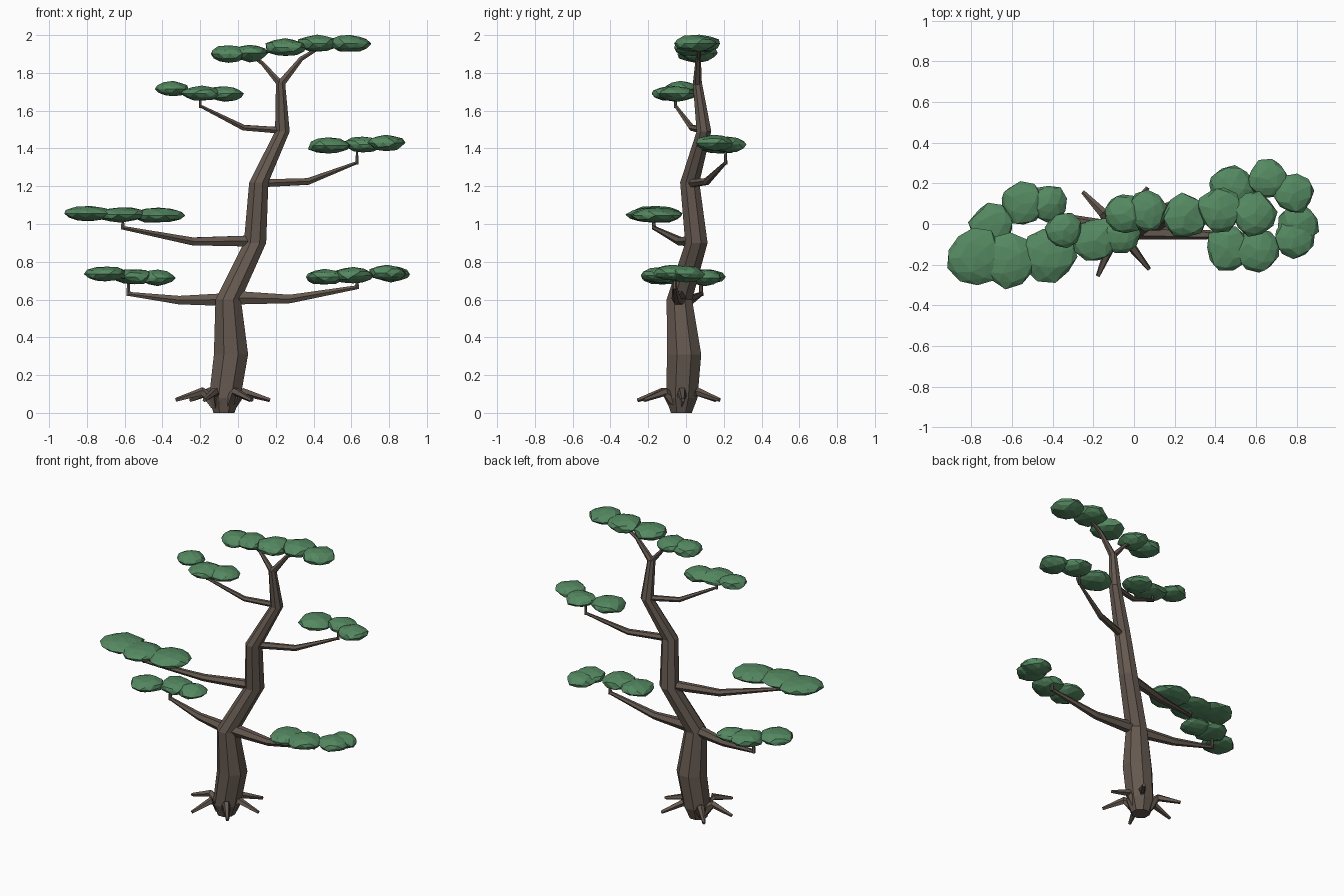
import bpy, bmesh, math, random
from mathutils import Vector, Matrix

if "Cube" in bpy.data.objects:
    bpy.data.objects.remove(bpy.data.objects["Cube"])

random.seed(4)

def material(name, rgb):
    m = bpy.data.materials.new(name)
    m.diffuse_color = (*rgb, 1)
    m.use_nodes = True
    m.node_tree.nodes["Principled BSDF"].inputs["Base Color"].default_value = m.diffuse_color
    return m

BARK = material("bark", (0.13, 0.10, 0.08))
LEAF = material("needles", (0.09, 0.25, 0.12))

def finish(bm, name, mat):
    me = bpy.data.meshes.new(name)
    bmesh.ops.recalc_face_normals(bm, faces=bm.faces)
    bm.to_mesh(me)
    bm.free()
    me.materials.append(mat)
    ob = bpy.data.objects.new(name, me)
    bpy.context.collection.objects.link(ob)
    return ob

def limb(name, pts, sides=6, level=False):
    """Tapered faceted tube through (x, y, z, radius) points."""
    bm = bmesh.new()
    P = [Vector(p[:3]) for p in pts]
    rings = []
    for i, p in enumerate(P):
        t = (P[min(i + 1, len(P) - 1)] - P[max(i - 1, 0)]).normalized()
        if level:
            u, v = Vector((1, 0, 0)), Vector((0, 1, 0))
        else:
            ref = Vector((0, 1, 0)) if abs(t.y) < 0.75 else Vector((1, 0, 0))
            u = t.cross(ref).normalized()
            v = t.cross(u)
        ring = []
        for k in range(sides):
            a = 2 * math.pi * (k + 0.5) / sides
            ring.append(bm.verts.new(p + (u * math.cos(a) + v * math.sin(a)) * pts[i][3]))
        rings.append(ring)
    for a, b in zip(rings, rings[1:]):
        for k in range(sides):
            j = (k + 1) % sides
            bm.faces.new((a[k], a[j], b[j], b[k]))
    bm.faces.new(rings[0])
    bm.faces.new(rings[-1])
    return finish(bm, name, BARK)

def pad(name, blobs, thick=0.042):
    """Cloud of flattened, slightly rough low-poly balls (x, y, z, radius)."""
    bm = bmesh.new()
    for x, y, z, r in blobs:
        m = (Matrix.Translation((x, y, z)) @ Matrix.Diagonal((r, r, thick, 1))
             @ Matrix.Rotation(random.uniform(0, 6), 4, 'Z'))
        vs = bmesh.ops.create_icosphere(bm, subdivisions=2, radius=1, matrix=m)["verts"]
        for v in vs:
            d = v.co - Vector((x, y, z))
            v.co += d * random.uniform(-0.1, 0.08)
    return finish(bm, name, LEAF)

# Trunk
limb("trunk", [(-.075, -.025, 0, .06), (-.07, -.022, .08, .09), (-.037, -.01, .31, .098),
               (-.052, -.035, .6, .073), (.09, .055, .9, .064), (.11, .02, 1.22, .055),
               (.235, .095, 1.49, .042), (.225, .06, 1.75, .026)], sides=8, level=True)

# Roots
cx, cy = -.08, -.025
for i, deg in enumerate((2, 54, 133, 183, 247, 308)):
    c, s = math.cos(math.radians(deg)), math.sin(math.radians(deg))
    limb(f"root_{i + 1}", [(cx + c * d, cy + s * d, z, r) for d, z, r in
                           ((.04, .05, .04), (.11, .112, .024), (.25, .068, .011))], sides=5)

# Branches with an upright twig at each tip
branches = {
    "low_left":   [(-.04, -.035, .60, .04), (-.31, .02, .597, .026), (-.58, .08, .63, .012)],
    "low_right":  [(-.03, -.035, .61, .042), (.275, -.05, .603, .026), (.63, -.06, .665, .012)],
    "mid_left":   [(.08, .05, .91, .034), (-.24, -.03, .908, .024), (-.61, -.17, .98, .011)],
    "mid_right":  [(.11, .02, 1.215, .024), (.37, .11, 1.225, .02), (.63, .21, 1.325, .009)],
    "high_left":  [(.235, .095, 1.495, .02), (.03, .03, 1.51, .017), (-.2, -.055, 1.625, .009)],
}
tops = {"low_left": .71, "low_right": .72, "mid_left": 1.03, "mid_right": 1.41, "high_left": 1.68}
for name, pts in branches.items():
    limb(name + "_branch", pts)
    x, y, z, r = pts[-1]
    limb(name + "_twig", [(x, y, z - .01, r), (x, y, tops[name], r * .7)])

# Forked crown
limb("crown_fork_left", [(.225, .06, 1.74, .02), (.13, .065, 1.85, .012), (.06, .065, 1.9, .009)])
limb("crown_fork_right", [(.225, .06, 1.74, .024), (.335, .065, 1.875, .014), (.44, .07, 1.94, .009)])

# Foliage pads
pad("low_left_foliage", [(-.70, -.01, .735, .11), (-.55, .10, .72, .11), (-.425, .10, .715, .095)])
pad("low_right_foliage", [(.46, -.12, .72, .11), (.61, -.13, .728, .11),
                          (.79, -.07, .74, .10), (.81, .0, .735, .10)])
pad("mid_left_foliage", [(-.78, -.16, 1.055, .14), (-.62, -.18, 1.05, .135),
                         (-.42, -.15, 1.045, .135)], .04)
pad("mid_right_foliage", [(.48, .18, 1.415, .115), (.66, .22, 1.42, .10), (.785, .15, 1.43, .10)])
pad("high_left_foliage", [(-.345, -.03, 1.715, .09), (-.19, -.08, 1.69, .11),
                          (-.07, -.05, 1.69, .10)], .04)
pad("crown_foliage", [(-.05, .05, 1.90, .10), (.06, .065, 1.905, .10), (.25, .04, 1.935, .11),
                      (.42, .07, 1.955, .11), (.59, .05, 1.955, .11)], .046)
